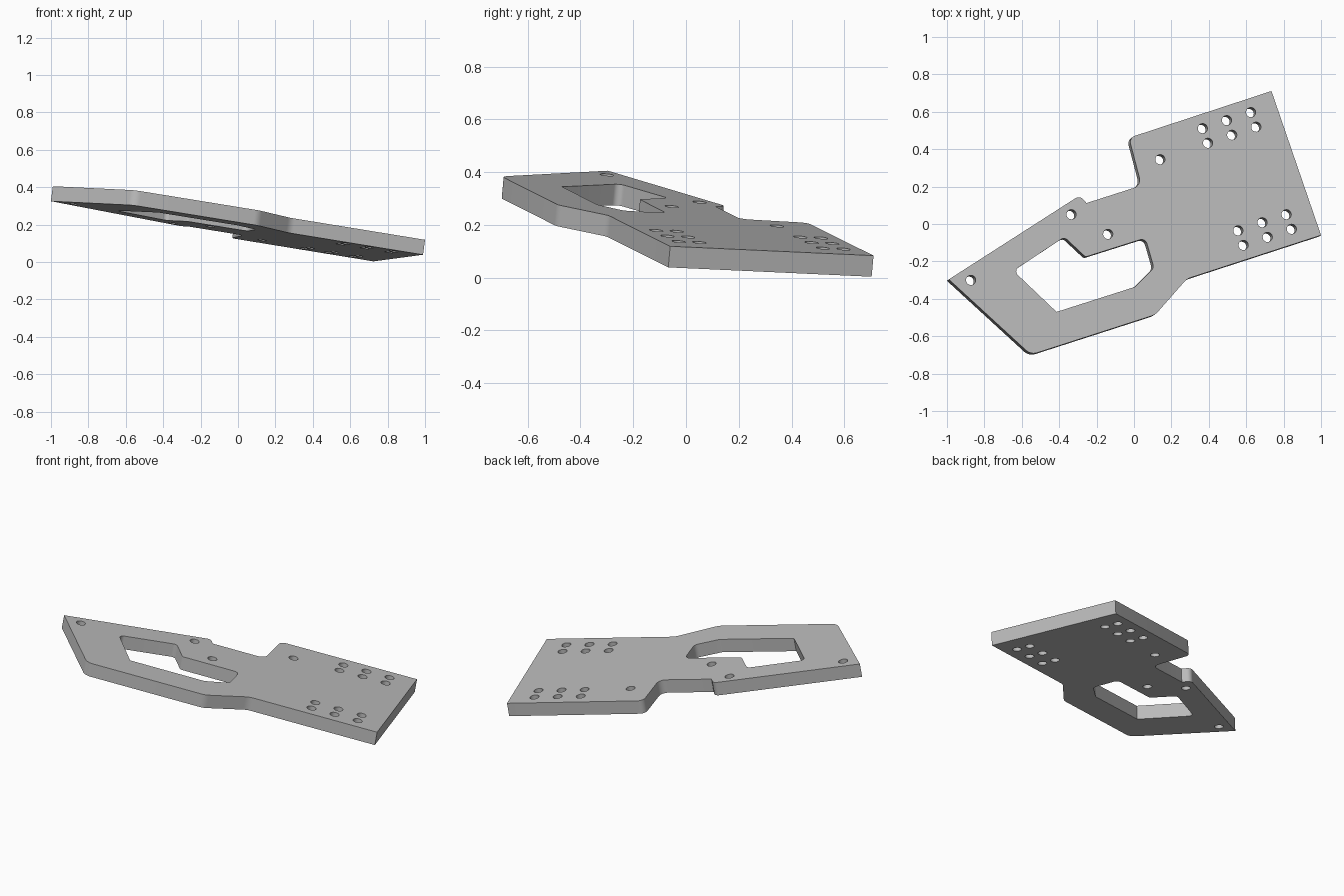
import bpy, bmesh, math
from mathutils import Vector

cube = bpy.data.objects.get("Cube")
if cube:
    bpy.data.objects.remove(cube, do_unlink=True)

THICKNESS = 0.081
NORMAL = Vector((0.133, 0.0917, 1)).normalized()


def on_plane(p):
    """Project a plan point onto the tilted top face."""
    return Vector((p[0], p[1], 0.2466 - 0.133 * p[0] - 0.0917 * p[1]))


def rounded(corners):
    """Polygon from (x, y, radius) corners, with filleted corners."""
    pts = []
    for i, (x, y, r) in enumerate(corners):
        c = Vector((x, y))
        if r == 0:
            pts.append(c)
            continue
        a = (Vector(corners[i - 1][:2]) - c).normalized()
        b = (Vector(corners[(i + 1) % len(corners)][:2]) - c).normalized()
        half = a.angle(b) / 2
        mid = c + (a + b).normalized() * (r / math.sin(half))
        start = c + a * (r / math.tan(half)) - mid
        end = c + b * (r / math.tan(half)) - mid
        for k in range(7):
            d = start.lerp(end, k / 6).normalized()
            pts.append(mid + d * r)
    return pts


def circle(x, y, r=0.026, n=24):
    return [Vector((x + r * math.cos(2 * math.pi * i / n),
                    y + r * math.sin(2 * math.pi * i / n))) for i in range(n)]


# Outer profile and the large window
outline = rounded([
    (-0.99, -0.296, 0), (-0.551, -0.699, 0.06), (0.114, -0.485, 0.08),
    (0.283, -0.293, 0.08), (1.0, -0.06, 0), (0.735, 0.711, 0),
    (-0.027, 0.461, 0.035), (0.04, 0.206, 0.045), (-0.254, 0.112, 0),
    (-0.291, 0.152, 0.03)])
window = rounded([
    (-0.372, -0.07, 0.025), (-0.259, -0.176, 0.015), (0.061, -0.075, 0.03),
    (0.107, -0.235, 0.035), (0.003, -0.337, 0.02), (-0.414, -0.47, 0),
    (-0.645, -0.25, 0.025)])

# Single holes, then two groups of six screw holes
holes = [circle(*p) for p in
         [(0.14, 0.345), (-0.335, 0.051), (-0.139, -0.054), (-0.872, -0.3)]]
for gx, gy in [(0.367, 0.511), (0.557, -0.035)]:
    for col in range(3):
        for row in range(2):
            holes.append(circle(gx + 0.129 * col + 0.028 * row,
                                gy + 0.043 * col - 0.078 * row))

# Fill the flat top face around the openings, then extrude it square to the face
bm = bmesh.new()
edges = []
for loop in [outline, window] + holes:
    vs = [bm.verts.new(on_plane(p)) for p in loop]
    edges += [bm.edges.new((vs[i - 1], vs[i])) for i in range(len(vs))]
bmesh.ops.triangle_fill(bm, edges=edges, use_beauty=True, normal=NORMAL)
ext = bmesh.ops.extrude_face_region(bm, geom=bm.faces[:], use_keep_orig=True)
bmesh.ops.translate(bm, vec=-NORMAL * THICKNESS,
                    verts=[g for g in ext["geom"] if isinstance(g, bmesh.types.BMVert)])
bmesh.ops.recalc_face_normals(bm, faces=bm.faces[:])
mesh = bpy.data.meshes.new("mounting_plate")
bm.to_mesh(mesh)
bm.free()
plate = bpy.data.objects.new("mounting_plate", mesh)
bpy.context.collection.objects.link(plate)

# Plain grey finish
grey = bpy.data.materials.new("plain_grey")
grey.use_nodes = True
colour = (0.5, 0.5, 0.5, 1)
grey.diffuse_color = colour
grey.node_tree.nodes["Principled BSDF"].inputs["Base Color"].default_value = colour
mesh.materials.append(grey)

# Smooth the hole walls and fillets while keeping the rims sharp
bpy.ops.object.select_all(action='DESELECT')
plate.select_set(True)
bpy.context.view_layer.objects.active = plate
bpy.ops.object.shade_smooth_by_angle(angle=math.radians(30))
